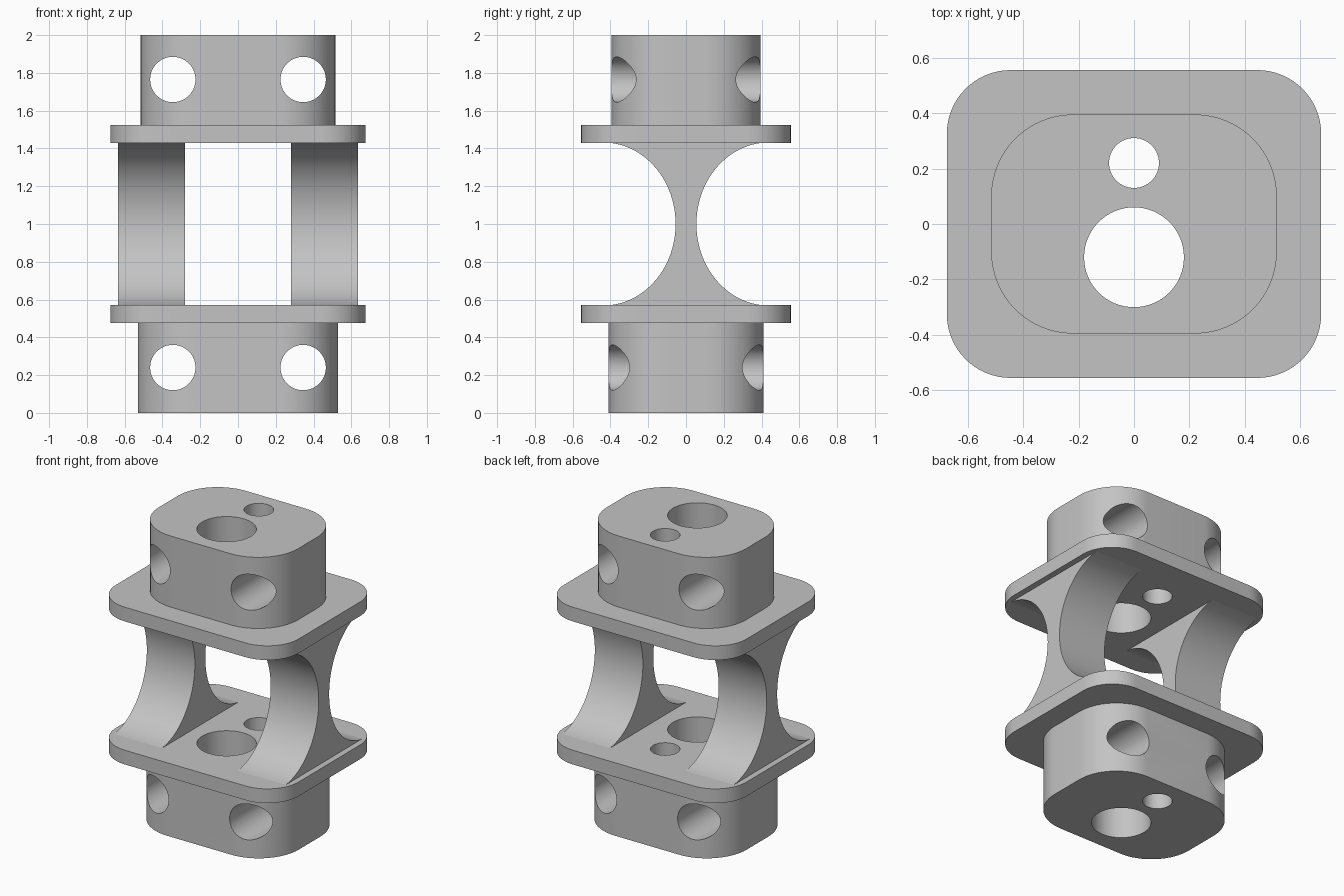
import bpy, bmesh
from math import sin, cos, pi, sqrt, asin
from mathutils import Matrix, Vector

cube = bpy.data.objects.get("Cube")
if cube:
    bpy.data.objects.remove(cube, do_unlink=True)

grey = bpy.data.materials.new("plain_grey")
grey.use_nodes = True
grey.diffuse_color = (0.55, 0.55, 0.55, 1)
grey.node_tree.nodes["Principled BSDF"].inputs["Base Color"].default_value = (0.55, 0.55, 0.55, 1)


def prism(name, points, axis, low, high):
    """Extrude a closed outline along x, y or z."""
    place = {"x": lambda a, b: (low, a, b),
             "z": lambda a, b: (a, b, low)}[axis]
    bm = bmesh.new()
    face = bm.faces.new([bm.verts.new(place(a, b)) for a, b in points])
    top = bmesh.ops.extrude_face_region(bm, geom=[face])
    step = Vector((high - low, 0, 0)) if axis == "x" else Vector((0, 0, high - low))
    verts = [g for g in top["geom"] if isinstance(g, bmesh.types.BMVert)]
    bmesh.ops.translate(bm, verts=verts, vec=step)
    bmesh.ops.recalc_face_normals(bm, faces=bm.faces)
    return to_object(name, bm)


def to_object(name, bm):
    mesh = bpy.data.meshes.new(name)
    bm.to_mesh(mesh)
    bm.free()
    mesh.materials.append(grey)
    obj = bpy.data.objects.new(name, mesh)
    bpy.context.collection.objects.link(obj)
    return obj


def rounded_rect(hx, hy, r, steps=16):
    pts = []
    for q, (sx, sy) in enumerate([(1, 1), (-1, 1), (-1, -1), (1, -1)]):
        for i in range(steps + 1):
            a = (q + i / steps) * pi / 2
            pts.append((sx * (hx - r) + r * cos(a), sy * (hy - r) + r * sin(a)))
    return pts


def bore(obj, centre, radius, along_y=False):
    """Cut a round through hole along z or y."""
    bm = bmesh.new()
    turn = Matrix.Rotation(pi / 2, 4, "X") if along_y else Matrix()
    bmesh.ops.create_cone(bm, cap_ends=True, segments=64, radius1=radius, radius2=radius,
                          depth=5, matrix=Matrix.Translation(centre) @ turn)
    cutter = to_object("hole_cutter", bm)
    cutter.hide_render = True
    mod = obj.modifiers.new("hole", "BOOLEAN")
    mod.operation, mod.solver, mod.object = "DIFFERENCE", "EXACT", cutter
    bpy.context.view_layer.objects.active = obj
    bpy.ops.object.modifier_apply(modifier=mod.name)
    bpy.data.objects.remove(cutter, do_unlink=True)


def smooth(obj):
    bpy.ops.object.select_all(action="DESELECT")
    obj.select_set(True)
    bpy.context.view_layer.objects.active = obj
    bpy.ops.object.shade_smooth_by_angle(angle=pi / 6)


# End blocks and flanges, with the vertical passages through all of them
block_r = 0.295
plates = [
    prism("lower_block", rounded_rect(0.53, 0.41, block_r), "z", 0, 0.475),
    prism("lower_flange", rounded_rect(0.675, 0.555, 0.23), "z", 0.475, 0.57),
    prism("upper_flange", rounded_rect(0.675, 0.555, 0.23), "z", 1.43, 1.525),
    prism("upper_block", rounded_rect(0.515, 0.395, block_r), "z", 1.525, 2),
]
for plate in plates:
    bore(plate, (0, -0.12, 0), 0.18)
    bore(plate, (0, 0.22, 0), 0.09)

# Cross holes from front to back in each block
for block, z in ((plates[0], 0.24), (plates[3], 1.765)):
    for x in (-0.345, 0.345):
        bore(block, (x, 0, z), 0.12, along_y=True)

# Waisted ribs joining the flanges
a, b, half = 0.385, 0.432, 0.43
limit = asin(half / b)
arc = []
for i in range(49):
    t = limit * (2 * i / 48 - 1)
    arc.append((0.44 - a * cos(t), 1 + b * sin(t)))
outline = arc + [(-y, z) for y, z in reversed(arc)]
ribs = [prism("left_rib", outline, "x", 0.28, 0.635),
        prism("right_rib", outline, "x", -0.635, -0.28)]

for part in plates + ribs:
    smooth(part)
